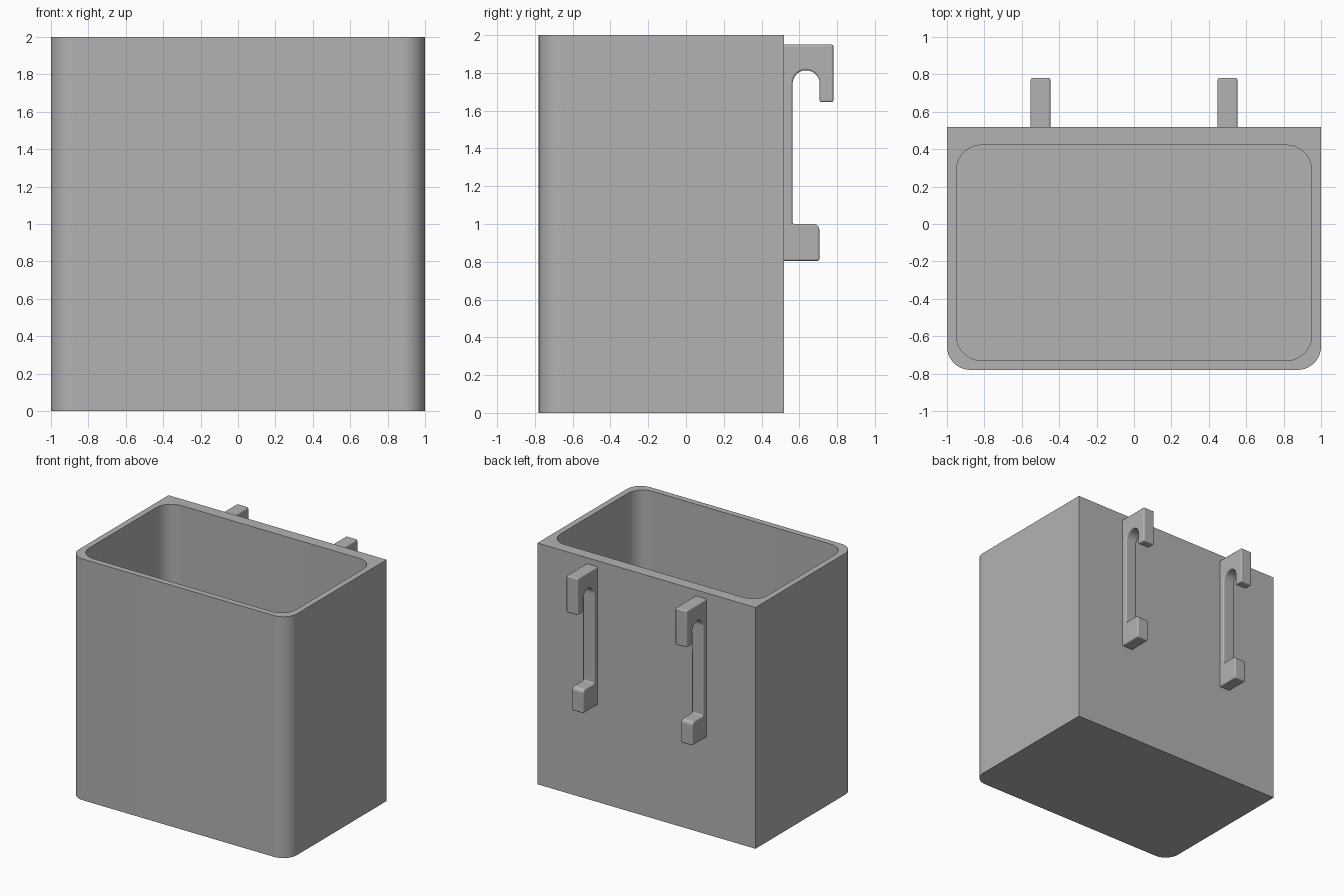
import bpy, bmesh
from math import sin, cos, pi, radians

cube = bpy.data.objects.get("Cube")
if cube:
    bpy.data.objects.remove(cube, do_unlink=True)

grey = bpy.data.materials.new("plain grey")
grey.use_nodes = True
GREY = (0.45, 0.45, 0.45, 1)
grey.diffuse_color = GREY
grey.node_tree.nodes["Principled BSDF"].inputs["Base Color"].default_value = GREY


def arc(cx, cy, r, start, end, steps=10):
    """Points on an arc, angles in degrees."""
    angles = [radians(start + (end - start) * i / steps) for i in range(steps + 1)]
    return [(cx + r * cos(a), cy + r * sin(a)) for a in angles]


def rounded_rect(x, y0, y1, r, round_back=True):
    """Counter-clockwise outline, starting at the front left corner."""
    pts = arc(-x + r, y0 + r, r, 180, 270) + arc(x - r, y0 + r, r, 270, 360)
    if round_back:
        return pts + arc(x - r, y1 - r, r, 0, 90) + arc(-x + r, y1 - r, r, 90, 180)
    return pts + [(x, y1), (-x, y1)]


def finish(bm, name, bevel=0):
    bmesh.ops.recalc_face_normals(bm, faces=bm.faces)
    mesh = bpy.data.meshes.new(name)
    bm.to_mesh(mesh)
    bm.free()
    mesh.materials.append(grey)
    obj = bpy.data.objects.new(name, mesh)
    bpy.context.collection.objects.link(obj)
    bpy.ops.object.select_all(action='DESELECT')
    obj.select_set(True)
    bpy.context.view_layer.objects.active = obj
    bpy.ops.object.shade_smooth_by_angle(angle=radians(35))
    if bevel:
        mod = obj.modifiers.new("soft edges", 'BEVEL')
        mod.width = bevel
        mod.segments = 3
        mod.limit_method = 'ANGLE'
        mod.angle_limit = radians(50)
    normals = obj.modifiers.new("flat panels", 'WEIGHTED_NORMAL')
    normals.keep_sharp = True
    return obj


def wall(bm, outline, z0, z1):
    """Vertical wall around an outline; returns its bottom and top rings."""
    low = [bm.verts.new((x, y, z0)) for x, y in outline]
    high = [bm.verts.new((x, y, z1)) for x, y in outline]
    n = len(outline)
    for i in range(n):
        j = (i + 1) % n
        bm.faces.new((low[i], low[j], high[j], high[i]))
    return low, high


# Open container: square back corners, rounded front and inside corners
FRONT, BACK, HEIGHT, FLOOR = -0.78, 0.518, 2.0, 0.05
bm = bmesh.new()
outer_low, outer_top = wall(bm, rounded_rect(1, FRONT, BACK, 0.125, False), 0, HEIGHT)
inner_low, inner_top = wall(bm, rounded_rect(0.95, -0.73, 0.422, 0.135), FLOOR, HEIGHT)
bm.faces.new(outer_low)
bm.faces.new(inner_low)
rim = []
for ring in (outer_top, inner_top):
    rim += [bm.edges.get((ring[i - 1], ring[i])) for i in range(len(ring))]
bmesh.ops.triangle_fill(bm, edges=rim, use_beauty=True, normal=(0, 0, 1))
finish(bm, "container")

# Back hooks: side profile (y, z) with hook, thin strip and lower spacer
profile = [(0.50, 1.95), (0.78, 1.95), (0.78, 1.645), (0.708, 1.645), (0.708, 1.745)]
profile += arc(0.636, 1.742, 0.072, 0, 180, 14)[1:]
profile += [(0.564, 1.0)] + arc(0.676, 0.97, 0.03, 90, 0, 5)
profile += [(0.706, 0.805), (0.50, 0.805)]
HALF_WIDTH = 0.053

for side, centre in (("left", 0.5), ("right", -0.5)):
    bm = bmesh.new()
    rings = [[bm.verts.new((centre + dx, y, z)) for y, z in profile]
             for dx in (-HALF_WIDTH, HALF_WIDTH)]
    for ring in rings:
        bm.faces.new(ring)
    for i in range(len(profile)):
        bm.faces.new((rings[0][i - 1], rings[0][i], rings[1][i], rings[1][i - 1]))
    finish(bm, side + "_hook", bevel=0.01)
